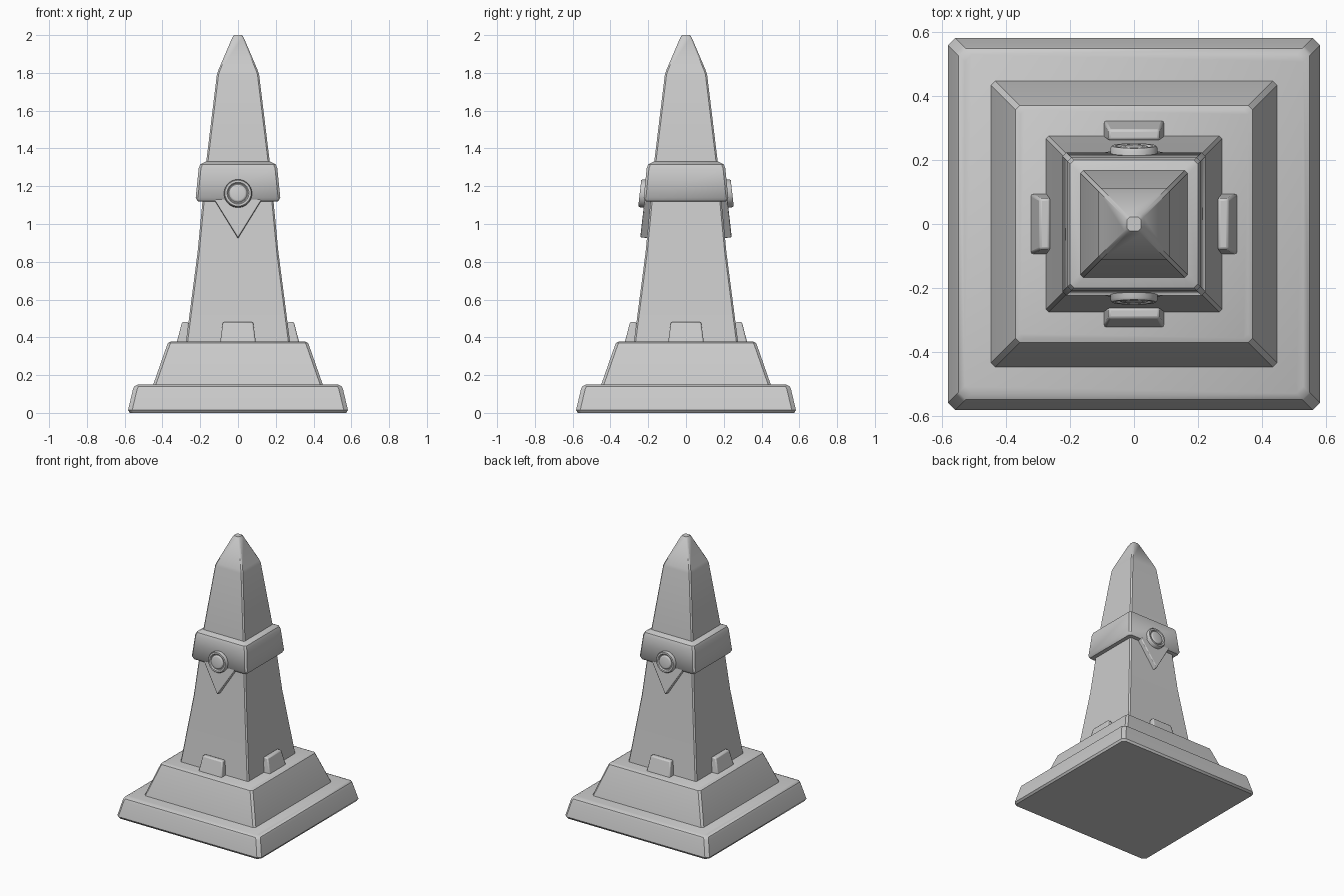
import bpy, bmesh
from math import radians, cos, sin, pi
from mathutils import Matrix

if "Cube" in bpy.data.objects:
    bpy.data.objects.remove(bpy.data.objects["Cube"])


def finish(name, bm, angle=30, bevel=0):
    bmesh.ops.recalc_face_normals(bm, faces=bm.faces)
    me = bpy.data.meshes.new(name)
    bm.to_mesh(me)
    bm.free()
    ob = bpy.data.objects.new(name, me)
    bpy.context.collection.objects.link(ob)
    if bevel:
        mod = ob.modifiers.new("bevel", "BEVEL")
        mod.width, mod.segments, mod.limit_method = bevel, 2, "ANGLE"
    bpy.ops.object.select_all(action="DESELECT")
    ob.select_set(True)
    bpy.context.view_layer.objects.active = ob
    bpy.ops.object.shade_smooth_by_angle(angle=radians(angle))
    return ob


def loft(rings, matrix=Matrix()):
    """Skin closed rings of points and cap both ends."""
    bm = bmesh.new()
    vs = [[bm.verts.new(p) for p in r] for r in rings]
    n = len(vs[0])
    for a, b in zip(vs, vs[1:]):
        for i in range(n):
            j = (i + 1) % n
            bm.faces.new((a[i], a[j], b[j], b[i]))
    bm.faces.new(vs[0])
    bm.faces.new(vs[-1])
    bm.transform(matrix)
    return bm


def square(h, z, c):
    """Square ring with chamfered corners: half width h, height z, chamfer c."""
    k = h - c
    return [(x, y, z) for x, y in ((h, -k), (h, k), (k, h), (-k, h),
                                   (-h, k), (-h, -k), (-k, -h), (k, -h))]


def tower(name, profile, c):
    finish(name, loft([square(h, z, c) for h, z in profile]), 40)


# Stepped base
tower("plinth", [(0.573, 0), (0.582, 0.015), (0.556, 0.125), (0.549, 0.141), (0.53, 0.15)], 0.022)
tower("sloped_step", [(0.45, 0.14), (0.447, 0.155), (0.377, 0.355), (0.371, 0.37), (0.357, 0.377)], 0.014)

# Tapered shaft with pointed tip
tower("shaft", [(0.277, 0.365), (0.214, 0.85), (0.168, 1.33), (0.112, 1.79),
                (0.106, 1.81), (0.031, 1.985), (0.022, 2.0)], 0.009)

# Collar around the shaft
tower("collar", [(0.195, 1.118), (0.214, 1.121), (0.224, 1.14), (0.208, 1.295),
                 (0.2, 1.315), (0.165, 1.333)], 0.012)

# Small blocks at the foot of each shaft face
for i, side in enumerate(("front", "right", "back", "left")):
    block = [[(-w, -o, z), (w, -o, z), (w, -0.262, z), (-w, -0.262, z)]
             for w, o, z in ((0.095, 0.325, 0.37), (0.08, 0.296, 0.481))]
    finish(side + "_foot_block", loft(block, Matrix.Rotation(i * pi / 2, 4, "Z")), 30, 0.008)

# Pendant triangle and round medallion, front and back
tilt = Matrix.Rotation(radians(83.5), 4, "X")
for i, side in enumerate(("front", "back")):
    turn = Matrix.Rotation(i * pi, 4, "Z")
    tri = [(-0.136, 0.11), (0.136, 0.11), (0, -0.112)]
    plate = [[(x, y, z) for x, y in tri] for z in (-0.035, 0.03)]
    m = turn @ Matrix.Translation((0, -0.2, 1.035)) @ tilt
    finish(side + "_pendant", loft(plate, m), 30, 0.006)

    lathe = [(0.074, -0.03), (0.074, 0.022), (0.069, 0.03), (0.058, 0.03),
             (0.052, 0.022), (0.048, 0.022), (0.043, 0.028), (0.036, 0.03)]
    disc = [[(r * cos(a * pi / 16), r * sin(a * pi / 16), z) for a in range(32)]
            for r, z in lathe]
    m = turn @ Matrix.Translation((0, -0.215, 1.16)) @ tilt
    finish(side + "_medallion", loft(disc, m), 40)
